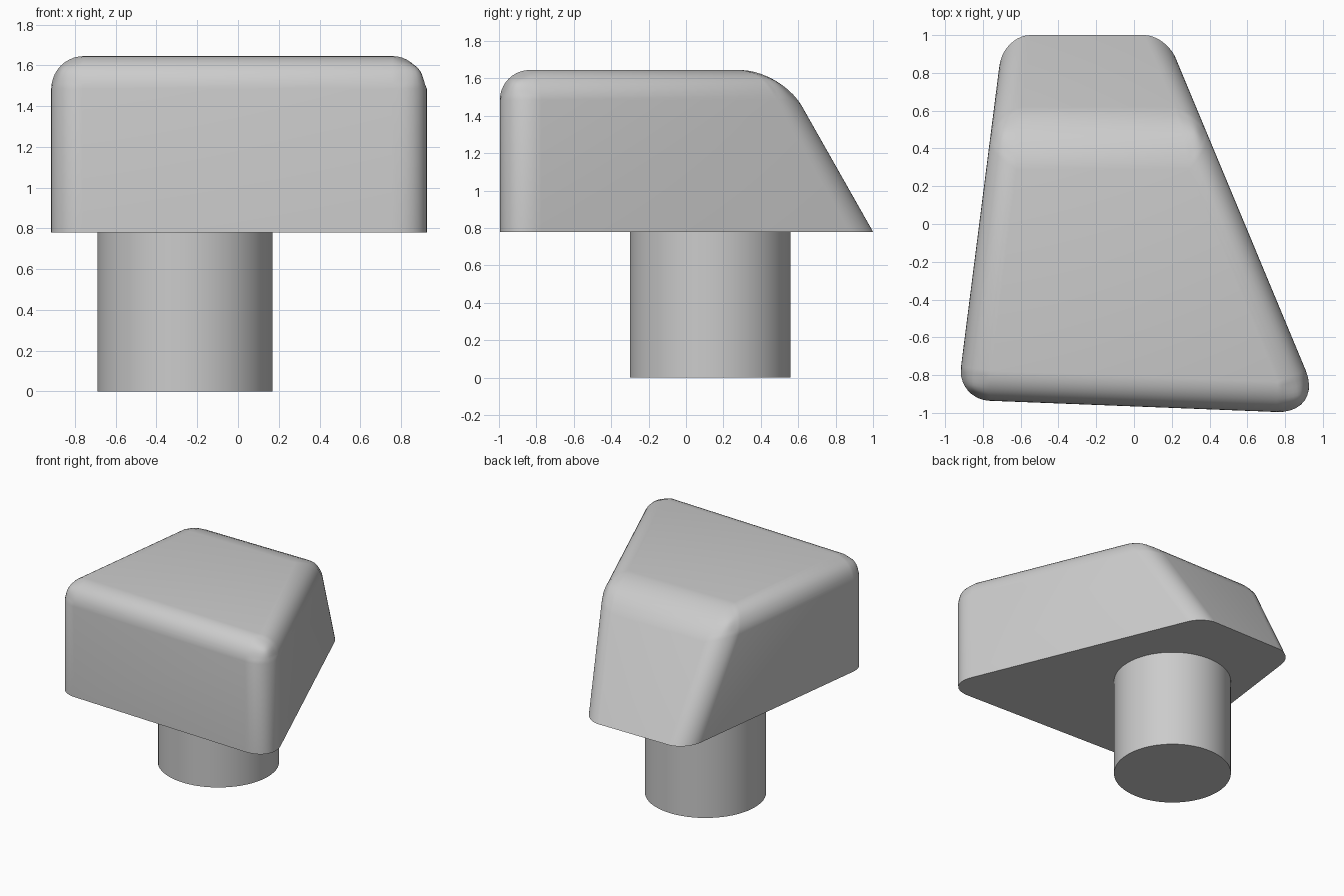
import bpy, bmesh, math

if "Cube" in bpy.data.objects:
    bpy.data.objects.remove(bpy.data.objects["Cube"])

grey = bpy.data.materials.new("light grey")
grey.diffuse_color = (0.6, 0.6, 0.6, 1)
grey.use_nodes = True
grey.node_tree.nodes["Principled BSDF"].inputs["Base Color"].default_value = grey.diffuse_color

BASE, TOP = 0.78, 1.645      # underside and top of the head
RADIUS, BACK_RADIUS = 0.16, 0.38
WIDTH = 0.3                  # bevel width that the edge weights scale


def finish(obj, angle):
    obj.data.materials.append(grey)
    bpy.ops.object.select_all(action='DESELECT')
    obj.select_set(True)
    bpy.context.view_layer.objects.active = obj
    bpy.ops.object.shade_smooth_by_angle(angle=math.radians(angle))


# Head: tapered block with a sloping back
lower = [(-0.938, -0.929), (1.005, -1.005), (0.17, 1.0), (-0.692, 1.0)]
upper = lower[:2] + [(0.374, 0.51), (-0.754, 0.51)]
bm = bmesh.new()
a = [bm.verts.new((x, y, BASE)) for x, y in lower]
b = [bm.verts.new((x, y, TOP)) for x, y in upper]
bm.faces.new(a[::-1])
bm.faces.new(b)
for i in range(4):
    j = (i + 1) % 4
    bm.faces.new((a[i], a[j], b[j], b[i]))
bm.normal_update()

# Rounded edges: constant radius, with a softer break at the top of the back
weight = bm.edges.layers.float.new("bevel_weight_edge")
for e in bm.edges:
    if all(v.co.z < BASE + 0.01 for v in e.verts):
        continue
    back = all(v.co.y > 0 and v.co.z > 1 for v in e.verts)
    radius = BACK_RADIUS if back else RADIUS
    e[weight] = radius * math.tan(e.calc_face_angle() / 2) / WIDTH
mesh = bpy.data.meshes.new("head")
bm.to_mesh(mesh)
bm.free()
head = bpy.data.objects.new("head", mesh)
bpy.context.collection.objects.link(head)
bevel = head.modifiers.new("rounding", 'BEVEL')
bevel.limit_method = 'WEIGHT'
bevel.width = WIDTH
bevel.segments = 10
bevel.use_clamp_overlap = False
bpy.context.view_layer.objects.active = head
bpy.ops.object.modifier_apply(modifier="rounding")
finish(head, 35)

# Stem: round post below the head
bpy.ops.mesh.primitive_cylinder_add(vertices=64, radius=0.43, depth=BASE,
                                    location=(-0.26, 0.13, BASE / 2))
stem = bpy.context.object
stem.name = "stem"
finish(stem, 35)
